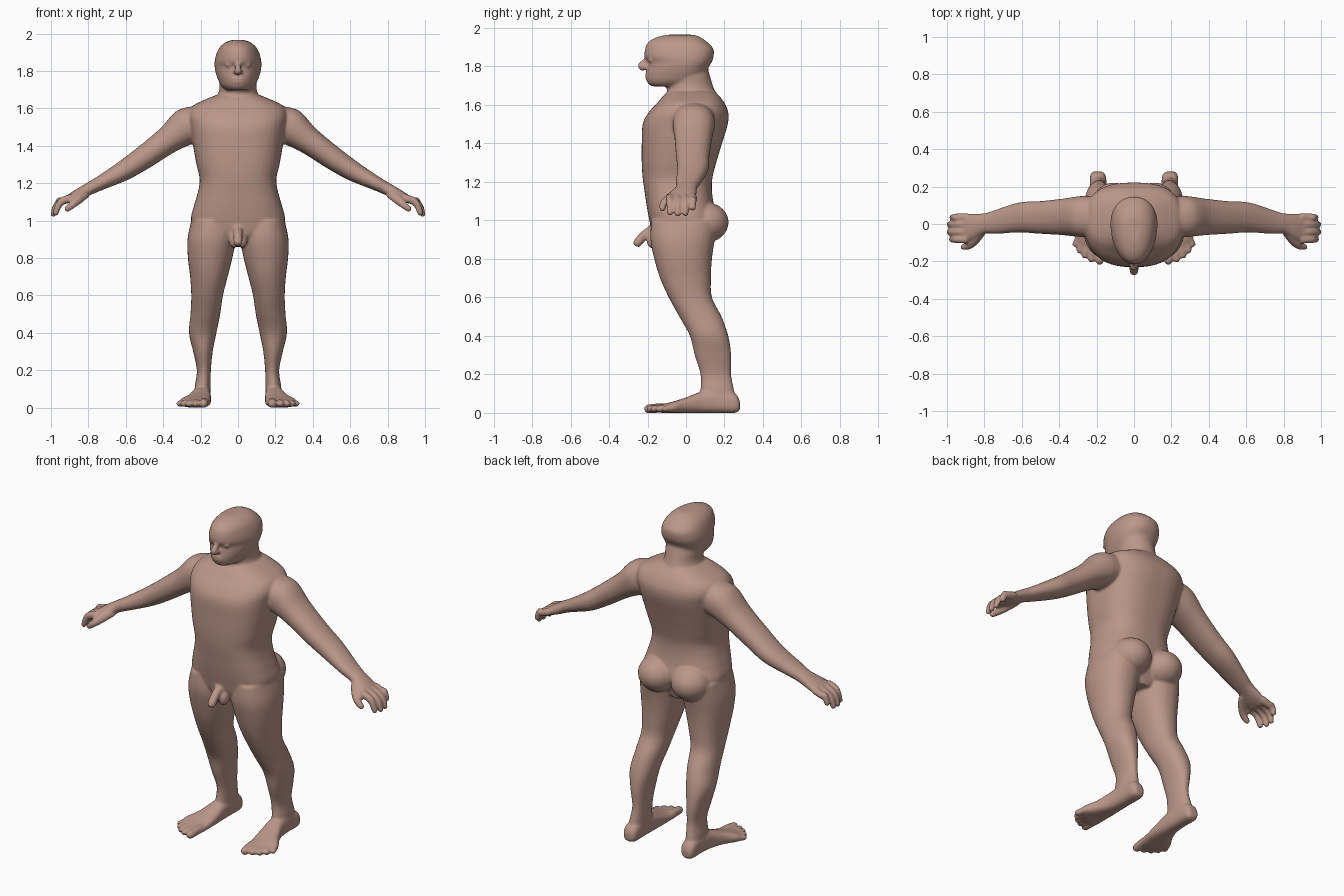
import bpy, bmesh, math
from mathutils import Vector, Matrix

X, Y, Z = Vector((1, 0, 0)), Vector((0, 1, 0)), Vector((0, 0, 1))
bm = bmesh.new()


def spline(rows, n=5):
    """Catmull-Rom through rows of numbers."""
    out = []
    for i in range(len(rows) - 1):
        p0, p1, p2, p3 = rows[max(i - 1, 0)], rows[i], rows[i + 1], rows[min(i + 2, len(rows) - 1)]
        for k in range(n):
            t = k / n
            out.append([0.5 * (2 * b + (c - a) * t + (2 * a - 5 * b + 4 * c - d) * t * t
                               + (3 * b - a - 3 * c + d) * t ** 3)
                        for a, b, c, d in zip(p0, p1, p2, p3)])
    return out + [list(rows[-1])]


def loft(rows, ref, axis=None, power=2.0, taper=0.0, side=1, seg=32):
    """Skin rings (x, y, z, radius along ref, radius across)."""
    rows = spline(rows)
    pts = [Vector(r[:3]) for r in rows]
    rings = []
    for i, r in enumerate(rows):
        t = axis or (pts[min(i + 1, len(pts) - 1)] - pts[max(i - 1, 0)]).normalized()
        v = t.cross(ref).normalized()
        ring = []
        for k in range(seg):
            a = 2 * math.pi * k / seg
            c, s = (math.copysign(abs(f) ** (2 / power), f) for f in (math.cos(a), math.sin(a)))
            p = pts[i] + ref * (r[3] * c * (1 + taper * s)) + v * (r[4] * s)
            ring.append(bm.verts.new((p.x * side, p.y, p.z)))
        rings.append(ring)
    for a, b in zip(rings, rings[1:]):
        for k in range(seg):
            bm.faces.new((a[k], a[(k + 1) % seg], b[(k + 1) % seg], b[k]))
    bm.faces.new(rings[0][::-1])
    bm.faces.new(rings[-1])


def level(rows):
    """(z, x0, x1, y0, y1) bounds to horizontal rings."""
    return [((a + b) / 2, (c + d) / 2, z, (b - a) / 2, (d - c) / 2) for z, a, b, c, d in rows]


def centred(rows):
    return level([(z, -w, w, a, b) for z, w, a, b in rows])


def digit(points, radii, ref, side):
    """Finger or toe with a rounded tip."""
    rows = [(*p, r, r) for p, r in zip(points, radii)]
    loft(rows, ref, side=side, seg=16)
    ball(points[-1], (radii[-1],) * 3, side)


def ball(c, r, side=1):
    m = Matrix.Translation((c[0] * side, c[1], c[2])) @ Matrix.Diagonal((*r, 1))
    bmesh.ops.create_uvsphere(bm, u_segments=24, v_segments=16, radius=1, matrix=m)


# torso
loft(centred([(.86, .06, -.12, .1), (.92, .2, -.17, .12), (1.0, .25, -.19, .16), (1.08, .235, -.205, .145),
              (1.15, .215, -.215, .135), (1.22, .205, -.225, .137), (1.3, .222, -.23, .157),
              (1.4, .24, -.23, .187), (1.5, .255, -.225, .217), (1.56, .265, -.195, .22),
              (1.61, .245, -.15, .2), (1.645, .18, -.12, .175), (1.67, .12, -.09, .15)]),
     X, Z, power=2.6, seg=48)
# neck
loft(centred([(1.6, .15, -.12, .17), (1.66, .115, -.1, .155), (1.7, .1, -.1, .14),
              (1.75, .1, -.09, .125), (1.8, .09, -.05, .11)]), X, Z)
# head
loft(centred([(1.697, .06, -.18, .0), (1.72, .088, -.203, .06), (1.76, .108, -.207, .1),
              (1.80, .12, -.2, .12), (1.825, .123, -.198, .135), (1.85, .123, -.215, .143),
              (1.89, .114, -.213, .143), (1.925, .097, -.197, .112), (1.95, .07, -.158, .078),
              (1.965, .035, -.1, .04)]), X, Z, power=2.2, taper=.15, seg=48)
# nose and lips
loft([(0, -.195, 1.85, .012, .012), (0, -.215, 1.82, .015, .018), (0, -.232, 1.802, .02, .02),
      (0, -.215, 1.785, .02, .012)], X)
for z in (1.757, 1.742):
    ball((0, -.2, z), (.035, .013, .008))
# groin
loft([(0, -.16, .96, .026, .026), (0, -.215, .925, .024, .024), (0, -.25, .885, .024, .024),
      (0, -.262, .868, .018, .018)], X)

for s in (1, -1):
    ball((.024, -.17, .895), (.027, .035, .042), s)
    # eyelid and nostril
    ball((.045, -.183, 1.832), (.026, .014, .011), s)
    ball((.016, -.212, 1.795), (.011, .014, .01), s)
    # buttock
    ball((.11, .1, .99), (.115, .122, .105), s)
    # leg
    loft(level([(1.0, .03, .25, -.18, .17), (.9, .015, .27, -.185, .15), (.8, .03, .268, -.165, .135),
                (.7, .055, .256, -.135, .13), (.6, .08, .25, -.09, .135), (.5, .095, .254, -.035, .185),
                (.4, .115, .262, .02, .22), (.3, .135, .24, .045, .235), (.2, .145, .22, .075, .235),
                (.12, .147, .23, .075, .25), (.05, .15, .235, .06, .265)]), X, Z, power=2.2, side=s)
    # foot
    foot = [(.28, .17, .22, .015, .06), (.255, .15, .235, 0, .1), (.17, .147, .237, 0, .12),
            (.08, .145, .247, 0, .11), (.0, .144, .277, 0, .08), (-.07, .147, .315, 0, .058),
            (-.125, .153, .28, 0, .045), (-.15, .16, .25, .005, .038)]
    loft([((a + b) / 2, y, (c + d) / 2, (b - a) / 2, (d - c) / 2) for y, a, b, c, d in foot],
         X, Y, power=2.6, side=s)
    # toes
    for bx, by, tx, ty, r in ((.178, -.1, .184, -.195, .025), (.215, -.1, .228, -.187, .02),
                              (.245, -.09, .262, -.167, .02), (.27, -.07, .291, -.14, .019),
                              (.29, -.05, .313, -.108, .018)):
        digit([(bx, by, .026), ((bx + tx) / 2, (by + ty) / 2, .025), (tx, ty, .021)],
              (r, r, r * .95), X, s)
    # arm and palm
    loft([(.17, .04, 1.54, .1, .09), (.27, .04, 1.505, .11, .1), (.375, .038, 1.43, .098, .074),
          (.505, .035, 1.336, .087, .063), (.613, .035, 1.265, .08, .054), (.735, .012, 1.2, .065, .039),
          (.795, .003, 1.17, .055, .034), (.86, -.015, 1.135, .07, .03), (.91, -.022, 1.11, .075, .022)],
         Y, Vector((.82, 0, -.57)), power=2.2, side=s)
    # fingers
    for y, reach, drop in ((-.083, .975, 1.04), (-.043, .987, 1.035), (-.002, .987, 1.037), (.036, .972, 1.065)):
        digit([(.89, y, 1.122), (.94, y, 1.104), (reach - .015, y, drop + .04), (reach, y, drop)],
              (.022, .021, .019, .016), Y, s)
    # thumb
    digit([(.81, -.04, 1.15), (.85, -.09, 1.115), (.885, -.117, 1.085), (.912, -.122, 1.063)],
          (.028, .026, .021, .017), Y, s)

bmesh.ops.recalc_face_normals(bm, faces=bm.faces)
mesh = bpy.data.meshes.new("body")
bm.to_mesh(mesh)
bm.free()
body = bpy.data.objects.new("body", mesh)
bpy.context.collection.objects.link(body)

# fuse the parts into one soft skin
fuse = body.modifiers.new("fuse", 'REMESH')
fuse.mode = 'VOXEL'
fuse.voxel_size = .007
fuse.use_smooth_shade = True
soften = body.modifiers.new("soften", 'SMOOTH')
soften.factor = .5
soften.iterations = 8

# skin colour
skin = bpy.data.materials.new("skin")
skin.diffuse_color = (.5, .31, .25, 1)
mesh.materials.append(skin)
